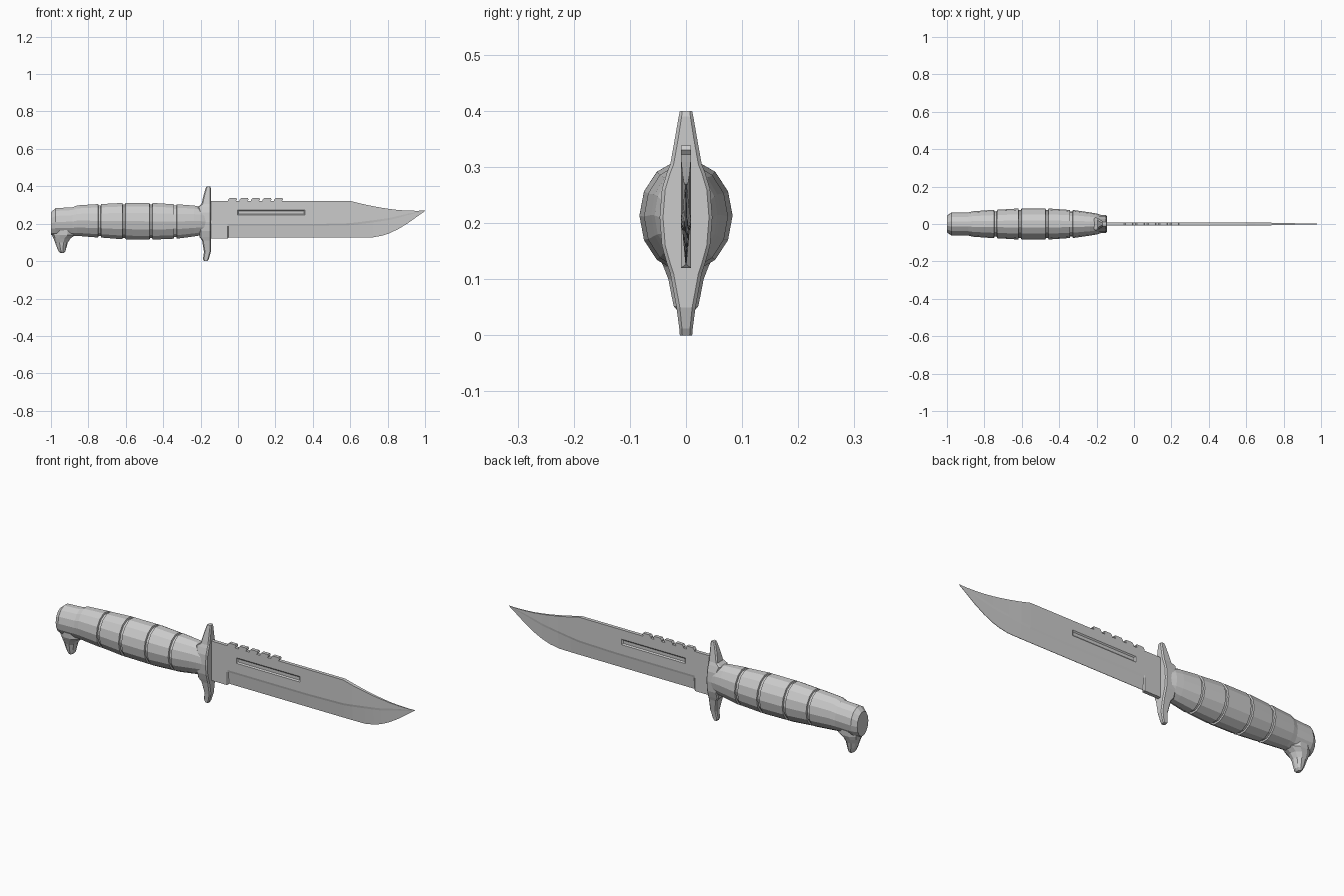
import bpy, bmesh, math

if "Cube" in bpy.data.objects:
    bpy.data.objects.remove(bpy.data.objects["Cube"])


def finish(bm, name):
    bmesh.ops.recalc_face_normals(bm, faces=bm.faces)
    mesh = bpy.data.meshes.new(name)
    bm.to_mesh(mesh)
    bm.free()
    obj = bpy.data.objects.new(name, mesh)
    bpy.context.collection.objects.link(obj)
    return obj


def add_loft(bm, rings):
    """Skin a list of equal-length rings and cap both ends."""
    vs = [[bm.verts.new(p) for p in r] for r in rings]
    n = len(rings[0])
    for a, b in zip(vs, vs[1:]):
        for i in range(n):
            j = (i + 1) % n
            bm.faces.new((a[i], a[j], b[j], b[i]))
    bm.faces.new(vs[0])
    bm.faces.new(vs[-1])


def loft(name, rings):
    bm = bmesh.new()
    add_loft(bm, rings)
    return finish(bm, name)


# Handle grip: 14-sided rings along x, given as (x, bottom, top, half width)
SIDES = 14


def grip_ring(x, lo, hi, w, inset=0.0):
    rz = (hi - lo) / 2 / 0.975 - inset
    zc = (hi + lo) / 2
    return [(x, (w - inset) * math.cos(a), zc + rz * math.sin(a))
            for a in (i * math.tau / SIDES for i in range(SIDES))]


stations = [(-1.0, .14, .262, .045), (-.975, .135, .283, .062),
            (-.885, .135, .288, .062), (-.86, .135, .298, .068),
            (-.74, .126, .305, .076), (-.61, .117, .311, .083),
            (-.465, .115, .311, .083), (-.335, .12, .304, .075),
            (-.235, .132, .297, .062), (-.20, .138, .29, .056),
            (-.17, .145, .275, .046)]
grooves = (-.74, -.61, -.465, -.335)
rings = []
for x, lo, hi, w in stations:
    if x in grooves:
        for dx, inset in ((-.008, 0), (-.006, .008), (.006, .008), (.008, 0)):
            rings.append(grip_ring(x + dx, lo, hi, w, inset))
    else:
        rings.append(grip_ring(x, lo, hi, w))
loft("handle", rings)

# Pommel hook: oval sections going down, (z, x back, x front, half width)
hook = [(.19, -.995, -.87, .052), (.14, -.995, -.868, .05),
        (.122, -.987, -.895, .042), (.10, -.978, -.91, .033),
        (.07, -.967, -.918, .027), (.052, -.958, -.923, .023),
        (.043, -.95, -.932, .015)]
loft("pommel_hook", [[((a + b) / 2 + (b - a) / 2 * math.cos(t), w * math.sin(t), z)
                      for t in (i * math.tau / 10 for i in range(10))]
                     for z, a, b, w in hook])

# Cross guard: chamfered rectangular sections going up
guard = [(0, -.181, -.163, .011), (.012, -.187, -.156, .012),
         (.05, -.182, -.145, .017), (.11, -.192, -.145, .028),
         (.128, -.205, -.145, .034), (.16, -.205, -.145, .043),
         (.21, -.205, -.145, .047), (.26, -.205, -.145, .043),
         (.29, -.215, -.145, .034), (.305, -.195, -.145, .028),
         (.35, -.185, -.145, .02), (.39, -.173, -.145, .013),
         (.4, -.168, -.148, .011)]


def guard_ring(z, a, b, w):
    c = min(.006, w * .4)
    half = [(a, w - c), (a + c, w), (b - c, w), (b, w - c)]
    return [(x, y, z) for x, y in half] + [(x, -y, z) for x, y in reversed(half)]


loft("cross_guard", [guard_ring(*g) for g in guard])

# Blade: sections along x, (x, edge z, bevel z, spine z, half thickness, half edge)
blade_st = [(-.16, .12, .187, .322, .009, .009), (-.056, .12, .187, .322, .009, .009),
            (-.05, .126, .187, .322, .009, .001), (.4, .126, .187, .322, .009, .001),
            (.6, .126, .192, .322, .009, .001), (.65, .126, .198, .309, .0085, .001),
            (.72, .127, .207, .294, .007, .001), (.77, .136, .214, .285, .006, .001),
            (.81, .149, .22, .279, .005, .001), (.86, .173, .232, .273, .004, .001),
            (.91, .204, .247, .27, .003, .001), (.96, .24, .259, .269, .002, .0006),
            (1.0, .268, .269, .271, .0006, .0004)]


def blade_ring(x, lo, bev, hi, t, e):
    step = min(.011, (hi - bev) * .3)
    bt = t if e == t else max(t * .72, e)
    half = [(t, hi), (t, bev + step), (bt, bev), (e, lo)]
    return [(x, y, z) for y, z in half] + [(x, -y, z) for y, z in reversed(half)]


blade = loft("blade", [blade_ring(*s) for s in blade_st])

# Fuller groove cut into both blade faces
bm = bmesh.new()
for s in (1, -1):
    def rect(y, m):
        return [(-.005 + m, s * y, .244 + m), (.36 - m, s * y, .244 + m),
                (.36 - m, s * y, .276 - m), (-.005 + m, s * y, .276 - m)]
    add_loft(bm, [rect(.004, .008), rect(.012, -.002)])
cutter = finish(bm, "fuller_cutter")
cutter.hide_render = True
mod = blade.modifiers.new("fuller", "BOOLEAN")
mod.operation = "DIFFERENCE"
mod.solver = "EXACT"
mod.object = cutter
bpy.context.view_layer.objects.active = blade
bpy.ops.object.modifier_apply(modifier="fuller")
bpy.data.objects.remove(cutter)

# Saw teeth along the spine
bm = bmesh.new()
for i in range(5):
    x = -.053 + i * .0615
    prof = [(x, .318), (x, .328), (x + .008, .338), (x + .044, .338),
            (x + .048, .33), (x + .038, .318)]
    add_loft(bm, [[(px, y, pz) for px, pz in prof] for y in (-.009, .009)])
finish(bm, "saw_teeth")
